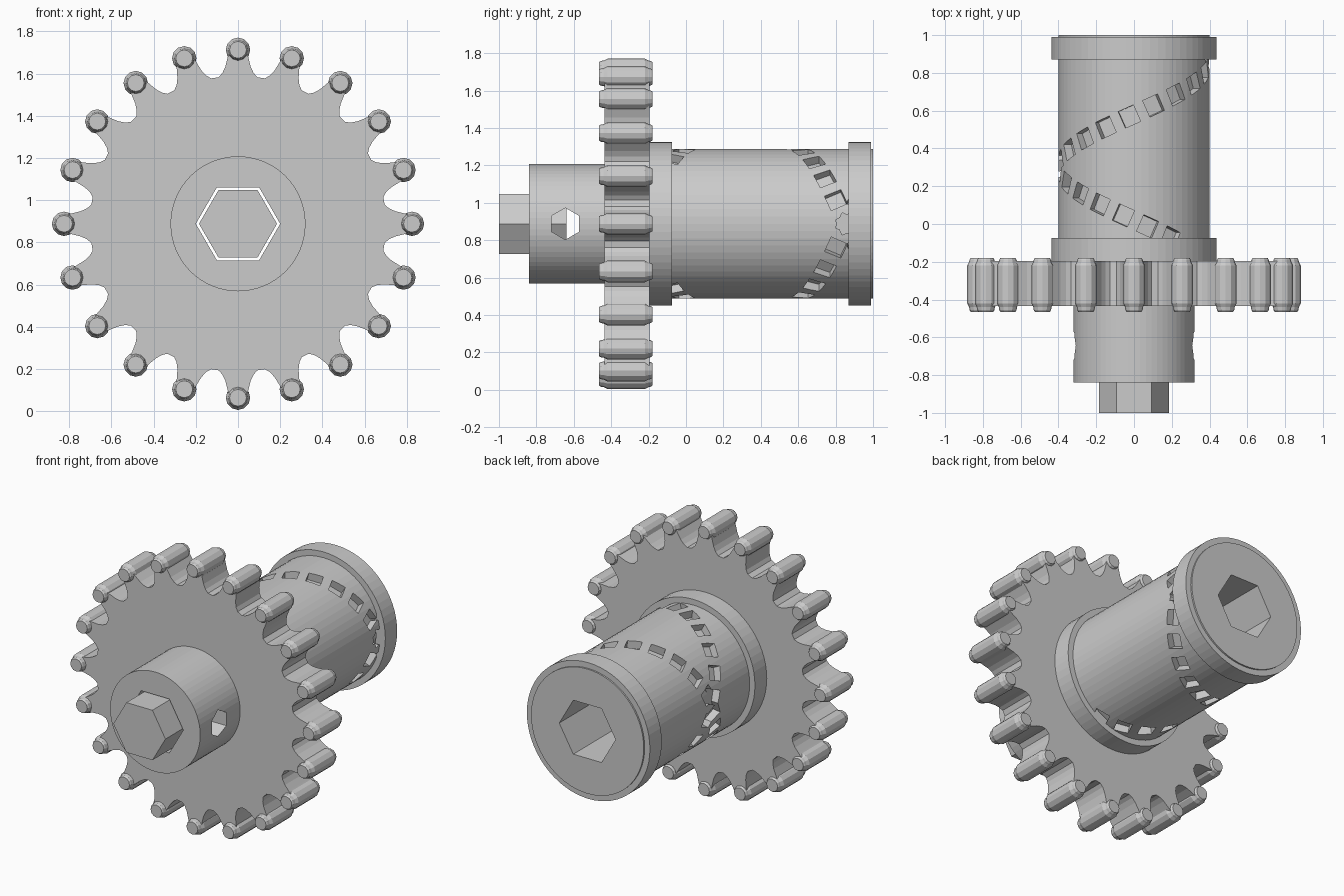
import bpy, bmesh
from math import sin, cos, pi, radians, atan2
from mathutils import Matrix, Vector

if "Cube" in bpy.data.objects:
    bpy.data.objects.remove(bpy.data.objects["Cube"])

CZ = 0.888          # height of the main axis
TEETH = 20


def make_object(name, bm):
    bmesh.ops.recalc_face_normals(bm, faces=bm.faces)
    me = bpy.data.meshes.new(name)
    bm.to_mesh(me)
    bm.free()
    ob = bpy.data.objects.new(name, me)
    bpy.context.collection.objects.link(ob)
    return ob


def add_prism(bm, outline, y0, y1):
    """Extrude an (x, z) outline, relative to the axis, along y."""
    face = bm.faces.new([bm.verts.new((x, y0, z + CZ)) for x, z in outline])
    ext = bmesh.ops.extrude_face_region(bm, geom=[face])['geom']
    moved = [v for v in ext if isinstance(v, bmesh.types.BMVert)]
    bmesh.ops.translate(bm, verts=moved, vec=(0, y1 - y0, 0))


def circle(r, n):
    return [(r * cos(2 * pi * i / n), r * sin(2 * pi * i / n)) for i in range(n)]


def prism(name, outline, y0, y1):
    bm = bmesh.new()
    add_prism(bm, outline, y0, y1)
    return make_object(name, bm)


def add_lathe(bm, profile, n, cx, cz, closed=False):
    """Spin (radius, y) points around an axis parallel to y."""
    rings = [[bm.verts.new((cx + x, y, cz + z)) for x, z in circle(r, n)]
             for r, y in profile]
    pairs = list(zip(rings, rings[1:]))
    if closed:
        pairs.append((rings[-1], rings[0]))
    else:
        bm.faces.new(rings[0])
        bm.faces.new(rings[-1])
    for a, b in pairs:
        for i in range(n):
            j = (i + 1) % n
            bm.faces.new((a[i], a[j], b[j], b[i]))


def cut(ob, cutter):
    m = ob.modifiers.new("cut", 'BOOLEAN')
    m.operation = 'DIFFERENCE'
    m.solver = 'EXACT'
    m.use_self = True
    m.object = cutter
    bpy.context.view_layer.objects.active = ob
    bpy.ops.object.modifier_apply(modifier=m.name)


# Gear plate: concave tapering teeth
half = [(0.092, 0.695), (0.074, 0.715), (0.060, 0.745), (0.050, 0.785), (0.042, 0.82)]
tooth = half + [(-x, z) for x, z in reversed(half)]
outline = []
for i in range(TEETH):
    a = 2 * pi * i / TEETH
    outline += [(x * cos(a) - z * sin(a), x * sin(a) + z * cos(a)) for x, z in tooth]
gear = prism("gear_plate", outline, -0.435, -0.195)

# Bevelled pins on the tooth tips
bm = bmesh.new()
pin = [(0.040, -0.465), (0.046, -0.455), (0.048, -0.44), (0.058, -0.42),
       (0.058, -0.22), (0.048, -0.20), (0.046, -0.19), (0.040, -0.18)]
for i in range(TEETH):
    a = 2 * pi * i / TEETH
    add_lathe(bm, pin, 12, 0.825 * sin(a), CZ + 0.825 * cos(a))
make_object("tooth_pins", bm)

# Hub and barrel
hub = prism("front_hub", circle(0.32, 64), -0.84, -0.35)
barrel = prism("barrel", circle(0.40, 64), -0.25, 1.0)

# Flange rings
for name, y0, y1 in (("front_flange", -0.2, -0.075), ("rear_flange", 0.87, 0.99)):
    bm = bmesh.new()
    add_lathe(bm, [(0.37, y0), (0.437, y0), (0.437, y1), (0.37, y1)], 64, 0, CZ, True)
    make_object(name, bm)

# Hexagonal rod sticking out of the bore
prism("hex_rod", circle(0.185, 6), -1.0, -0.64)

# Cutter: full length hexagonal bore
bore = prism("bore_cutter", circle(0.2, 6), -1.2, 1.2)

# Cutter: hexagonal cross hole through the hub sides
bm = bmesh.new()
bmesh.ops.create_cone(bm, cap_ends=True, segments=6, radius1=0.085, radius2=0.085, depth=1,
                      matrix=Matrix.Translation((0, -0.645, CZ))
                      @ Matrix.Rotation(pi / 2, 4, 'Y') @ Matrix.Rotation(pi / 2, 4, 'Z'))
cross = make_object("cross_hole_cutter", bm)

# Cutter: two mirrored helices of square pockets
bm = bmesh.new()
STEP, RISE = 18.7, 0.28 / 90
pitch = atan2(0.28, 0.4 * pi / 2)
for side in (1, -1):
    for k in range(-1, 17):
        deg = STEP * k
        a = side * radians(deg)
        out = Vector((cos(a), 0, sin(a)))
        tang = Vector((-sin(a), 0, cos(a))) * side
        along = tang * cos(pitch) - Vector((0, 1, 0)) * sin(pitch)
        across = out.cross(along)
        m = Matrix((out, along, across)).transposed().to_4x4()
        m.translation = out * 0.40 + Vector((0, 0.86 - RISE * deg, CZ))
        bmesh.ops.create_cube(bm, size=1, matrix=m @ Matrix.Diagonal((0.1, 0.088, 0.095, 1)))
pockets = make_object("pocket_cutter", bm)

cut(barrel, pockets)
for ob in (gear, hub, barrel):
    cut(ob, bore)
cut(hub, cross)
for ob in (bore, cross, pockets):
    bpy.data.objects.remove(ob)
